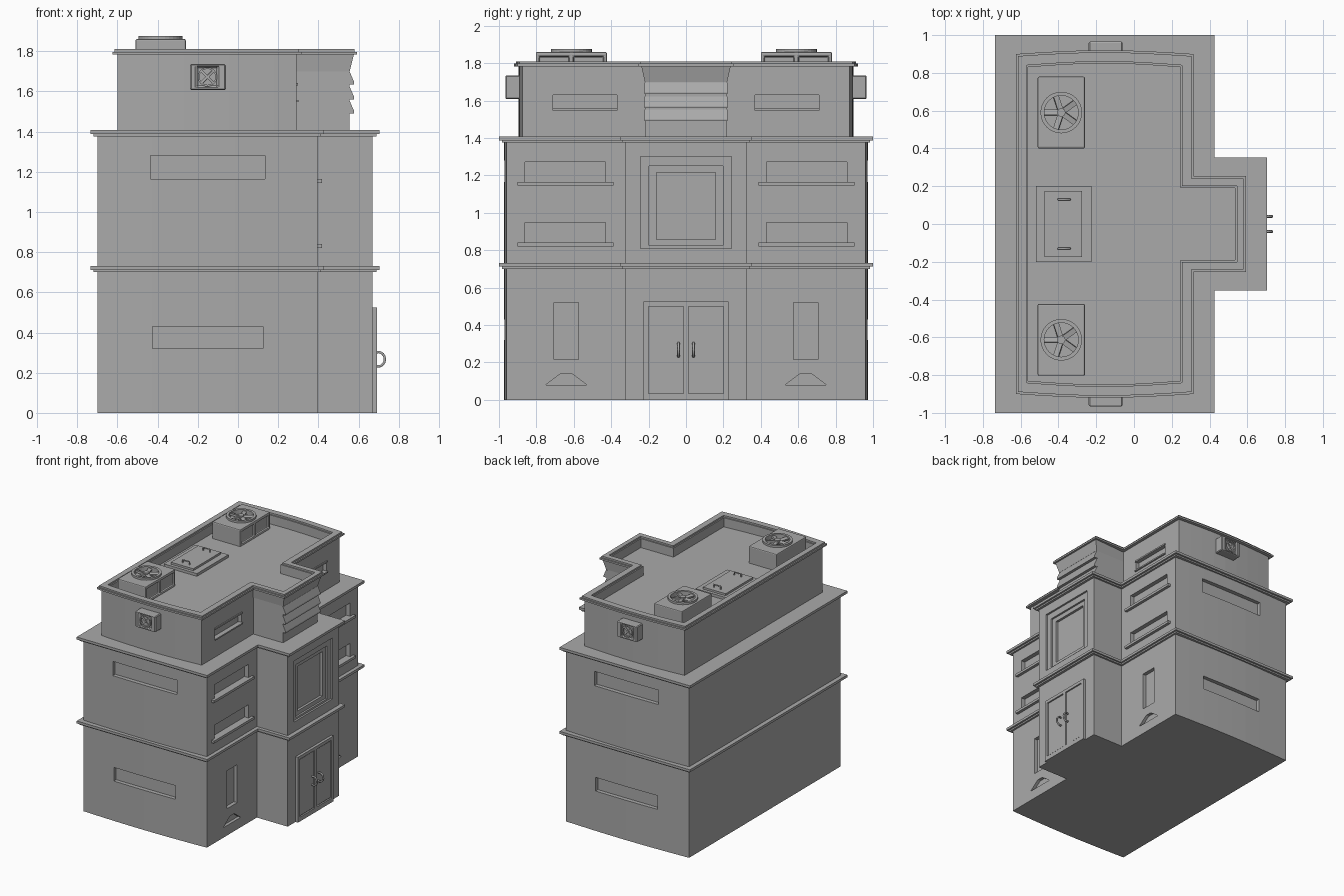
import bpy, bmesh, math
from mathutils import Matrix, Vector

if "Cube" in bpy.data.objects:
    bpy.data.objects.remove(bpy.data.objects["Cube"])

grey = bpy.data.materials.new("concrete_grey")
grey.diffuse_color = (0.4, 0.4, 0.4, 1)
grey.use_nodes = True
grey.node_tree.nodes["Principled BSDF"].inputs["Base Color"].default_value = grey.diffuse_color


def finish(name, bm):
    bmesh.ops.recalc_face_normals(bm, faces=bm.faces)
    me = bpy.data.meshes.new(name)
    bm.to_mesh(me)
    bm.free()
    me.materials.append(grey)
    ob = bpy.data.objects.new(name, me)
    bpy.context.collection.objects.link(ob)
    return ob


def loft(name, low, high):
    """Closed solid between two matching rings of 3D points."""
    bm = bmesh.new()
    a = [bm.verts.new(p) for p in low]
    b = [bm.verts.new(p) for p in high]
    n = len(a)
    bm.faces.new(a[::-1])
    bm.faces.new(b)
    for i in range(n):
        j = (i + 1) % n
        bm.faces.new((a[i], a[j], b[j], b[i]))
    return finish(name, bm)


def prism(name, pts, z0, z1):
    return loft(name, [(x, y, z0) for x, y in pts], [(x, y, z1) for x, y in pts])


def box(name, x0, x1, y0, y1, z0, z1, bevel=0):
    y0, y1 = min(y0, y1), max(y0, y1)
    ob = prism(name, [(x0, y0), (x1, y0), (x1, y1), (x0, y1)], z0, z1)
    if bevel:
        m = ob.modifiers.new("bevel", 'BEVEL')
        m.width, m.segments = bevel, 2
    return ob


def cut(ob, cutter):
    m = ob.modifiers.new("cut", 'BOOLEAN')
    m.operation, m.solver, m.object = 'DIFFERENCE', 'EXACT', cutter
    bpy.context.view_layer.objects.active = ob
    bpy.ops.object.modifier_apply(modifier=m.name)
    bpy.data.objects.remove(cutter)


def plan(back, wing, porch, end, half, bow=0):
    """T-shaped floor plan with gently bowed ends."""
    n = 8 if bow else 1
    side = [(back + (wing - back) * i / n, -end - bow * math.sin(math.pi * i / n)) for i in range(n + 1)]
    pts = side + [(wing, -half), (porch, -half)]
    return pts + [(x, -y) for x, y in reversed(pts)]


def rod(name, pts, r, cyclic=False):
    cu = bpy.data.curves.new(name, 'CURVE')
    cu.dimensions = '3D'
    cu.bevel_depth, cu.bevel_resolution, cu.use_fill_caps = r, 1, True
    sp = cu.splines.new('POLY')
    sp.points.add(len(pts) - 1)
    for p, c in zip(sp.points, pts):
        p.co = (*c, 1)
    sp.use_cyclic_u = cyclic
    cu.materials.append(grey)
    ob = bpy.data.objects.new(name, cu)
    bpy.context.collection.objects.link(ob)
    return ob


def fan(name, centre, radius, rot, blades, depth):
    """Ring, hub and tilted blades facing local +z, turned by rot."""
    bm = bmesh.new()
    n = 32
    rings = []
    for r, z in ((radius, 0), (radius, depth), (radius * .82, depth), (radius * .82, 0)):
        rings.append([bm.verts.new((r * math.cos(t), r * math.sin(t), z))
                      for t in (2 * math.pi * i / n for i in range(n))])
    for k in range(4):
        a, b = rings[k], rings[(k + 1) % 4]
        for i in range(n):
            j = (i + 1) % n
            bm.faces.new((a[i], a[j], b[j], b[i]))
    bmesh.ops.create_cone(bm, cap_ends=True, segments=16, radius1=radius * .2, radius2=radius * .2,
                          depth=depth, matrix=Matrix.Translation((0, 0, depth / 2)))
    for i in range(blades):
        m = (Matrix.Rotation(2 * math.pi * (i + .5) / blades, 4, 'Z') @ Matrix.Translation((radius * .5, 0, depth * .5))
             @ Matrix.Rotation(.2, 4, 'X') @ Matrix.Diagonal((radius * .75, radius * .26, depth * .4, 1)))
        bmesh.ops.create_cube(bm, size=1, matrix=m)
    bm.transform(Matrix.Translation(centre) @ rot)
    return finish(name, bm)


# Main body: two lower storeys, and the set-back top storey with its roof well
FLOOR = 1.725
body = prism("lower_storeys", plan(-.70, .395, .67, .96, .325, .014), 0, 1.395)
top = prism("top_storey", plan(-.60, .29, .555, .875, .22, .02), 1.39, 1.795)


def well(z):
    return prism("roof_well", plan(-.56, .245, .535, .83, .19, .02), z, 2)


cut(top, well(FLOOR))

# Flared head of the central bay
flare = loft("bay_flare",
             [(.28, -.22, 1.70), (.556, -.22, 1.70), (.556, .22, 1.70), (.28, .22, 1.70)],
             [(.28, -.222, 1.788), (.578, -.24, 1.788), (.578, .24, 1.788), (.28, .222, 1.788)])
cut(flare, well(1.6))
cut(flare, box("flare_trim", .1, .285, -.18, .18, 1.6, 2))

# Cornices and roof coping, each of two steps
for nm, z in (("middle", .70), ("upper", 1.375)):
    prism(nm + "_cornice_lower", plan(-.72, .41, .69, .985, .34), z, z + .014)
    prism(nm + "_cornice_upper", plan(-.735, .425, .705, 1.0, .352), z + .012, z + .032)
for nm, o, z0, z1 in (("coping_lower", .025, 1.783, 1.797), ("coping_upper", .014, 1.796, 1.81)):
    c = prism(nm, plan(-.6 - o, .29 + o, .567 + o, .875 + o, .228 + o, .02), z0, z1)
    cut(c, well(1.6) if o > .02 else prism("hole", plan(-.57, .255, .545, .84, .20, .02), 1.6, 2))

for s in (-1, 1):
    # Strip windows on the bowed ends
    for x0, x1, z0, z1 in ((-.435, .135, 1.165, 1.28), (-.425, .125, .32, .43)):
        cut(body, box("end_window", x0, x1, s * .94, s * 1.1, z0, z1))
    # Wing windows with sills
    for z in (1.165, .84):
        cut(body, box("wing_window", .36, .6, s * .43, s * .86, z, z + .107))
        box("window_sill", .36, .418, s * .388, s * .90, z - .02, z)
    cut(top, box("top_window", .26, .5, s * .37, s * .71, 1.555, 1.64))
    box("top_window_sill", .265, .302, s * .365, s * .715, 1.547, 1.558)
    box("top_window_head", .265, .298, s * .365, s * .715, 1.63, 1.642)
    # Ground floor slit windows and trapezoid vents
    cut(body, box("slit_window", .365, .6, s * .575, s * .705, .215, .52))
    vent = [(.53, .08), (.75, .08), (.69, .125), (.665, .142), (.615, .142), (.59, .125)]
    cut(body, loft("vent", [(.37, s * y, z) for y, z in vent], [(.5, s * y, z) for y, z in vent]))

# Stepped sign recess on the central bay, left plain
for x, w, z0, z1 in ((.655, .243, .81, 1.30), (.64, .197, .825, 1.25), (.62, .158, .858, 1.215)):
    cut(body, box("sign_step", x, .8, -w, w, z0, z1))

# Louvre slats on the top of the bay
for z in (1.49, 1.56, 1.635):
    prof = [(.545, z), (.578, z), (.578, z + .012), (.556, z + .062), (.545, z + .062)]
    loft("louvre_slat", [(x, -.222, q) for x, q in prof], [(x, .222, q) for x, q in prof])

# Double door: frame, leaves and looped handles
frame = box("door_frame", .66, .692, -.227, .227, 0, .525)
for s in (-1, 1):
    cut(frame, box("door_opening", .68, .8, s * .014, s * .2, .035, .50))
    box("door_leaf", .67, .686, s * .02, s * .194, .041, .494)
    rod("door_handle", [(.685, s * .04, .235)] +
        [(.698 + .033 * math.cos(t), s * .04, .267 + .036 * math.sin(t))
         for t in (math.pi * (i / 8 - .5) for i in range(9))] + [(.685, s * .04, .30)], .007)

# Wall-mounted ventilators on both ends
for s in (-1, 1):
    v = box("wall_vent_box", -.24, -.06, s * .87, s * .965, 1.608, 1.735)
    cut(v, box("vent_opening", -.205, -.10, s * .95, s * 1.1, 1.622, 1.722))
    m = v.modifiers.new("bevel", 'BEVEL')
    m.width, m.segments = .006, 1
    fan("wall_vent_fan", Vector((-.152, s * .95, 1.672)), .048,
        Matrix.Rotation(s * -math.pi / 2, 4, 'X'), 4, .013)

# Roof cooling units with fans, side openings and corner posts
for yc in (.59, -.613):
    u = box("cooling_unit", -.51, -.26, yc - .19, yc + .19, FLOOR - .01, 1.86)
    for d in (-1, 1):
        cut(u, box("unit_opening", -.275, -.2, yc + d * .012, yc + d * .172, FLOOR + .015, 1.835))
    bpy.ops.mesh.primitive_cylinder_add(vertices=32, radius=.10, depth=.1, location=(-.385, yc, 1.89))
    cut(u, bpy.context.object)
    m = u.modifiers.new("bevel", 'BEVEL')
    m.width, m.segments = .01, 2
    m.limit_method = 'ANGLE'
    fan("cooling_fan", Vector((-.385, yc, 1.84)), .11, Matrix.Identity(4), 5, .036)

# Roof hatch with two pull bars
box("hatch_base", -.52, -.225, -.2, .2, FLOOR - .01, FLOOR + .022)
box("hatch_lid", -.475, -.275, -.175, .175, FLOOR + .02, FLOOR + .038)
for y in (-.13, .13):
    z = FLOOR + .035
    rod("hatch_handle", [(-.40, y, z), (-.40, y, z + .025), (-.34, y, z + .025), (-.34, y, z)], .006)
